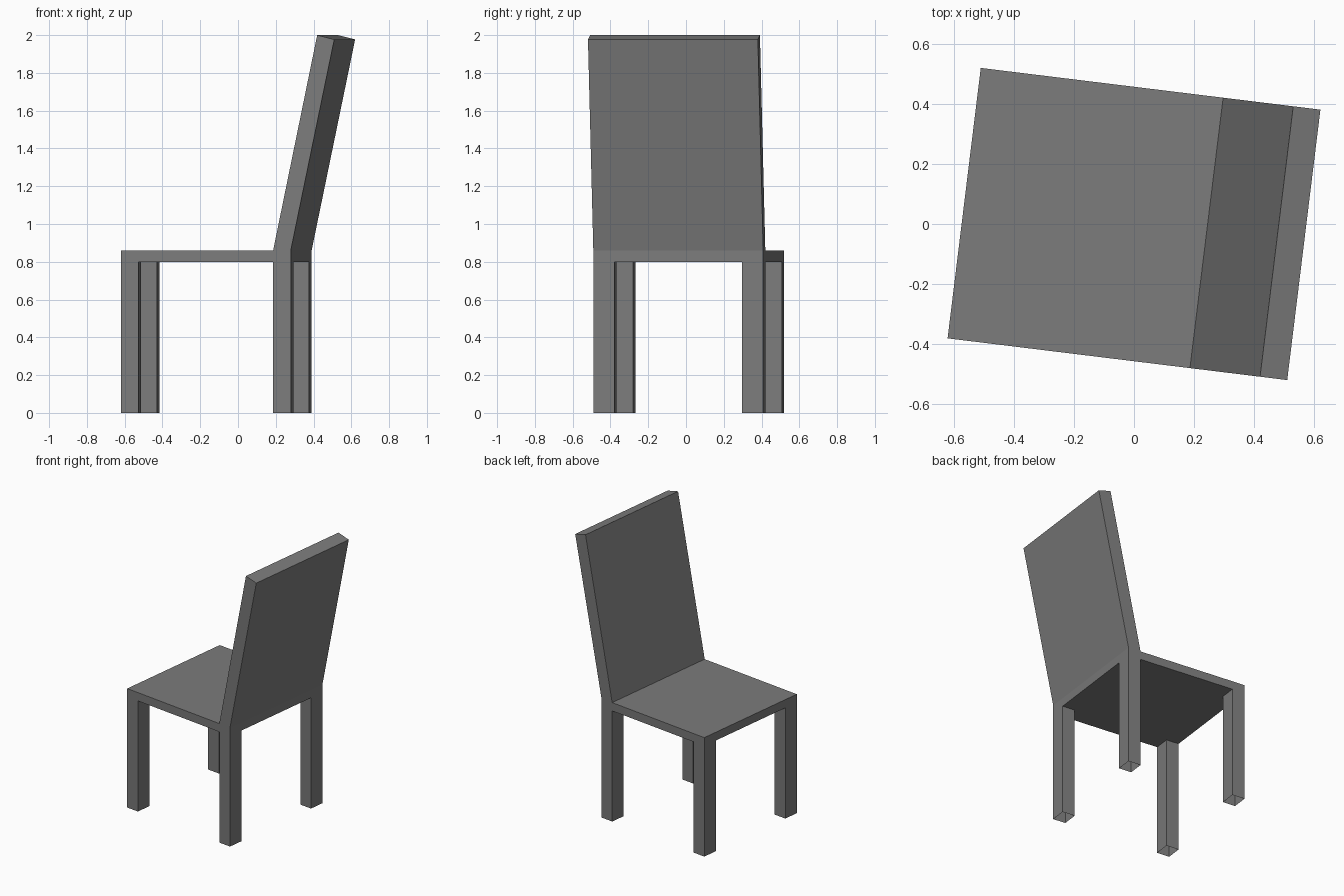
import bpy, bmesh, math

if "Cube" in bpy.data.objects:
    bpy.data.objects.remove(bpy.data.objects["Cube"])

TURN = math.radians(-7)            # whole chair is turned slightly
X0, X1, HALF = -0.569, 0.337, 0.453
LX, LY = 0.094, 0.113              # leg thickness
Z_UNDER, Z_SEAT = 0.80, 0.86

grey = bpy.data.materials.new("dark grey")
grey.diffuse_color = (0.2, 0.2, 0.2, 1)
grey.use_nodes = True
grey.node_tree.nodes["Principled BSDF"].inputs["Base Color"].default_value = grey.diffuse_color


def finish(name, bm):
    bmesh.ops.remove_doubles(bm, verts=bm.verts, dist=1e-5)
    mesh = bpy.data.meshes.new(name)
    bm.to_mesh(mesh)
    bm.free()
    mesh.materials.append(grey)
    obj = bpy.data.objects.new(name, mesh)
    obj.rotation_euler.z = TURN
    bpy.context.collection.objects.link(obj)


def quad(bm, pts):
    bm.faces.new([bm.verts.new(p) for p in pts])


def ring(xa, xb, ya, yb, za, zb=None):
    """Counter-clockwise rectangle; za at xa, zb at xb."""
    zb = za if zb is None else zb
    return [(xa, ya, za), (xb, ya, zb), (xb, yb, zb), (xa, yb, za)]


def walls(bm, low, up):
    for i in range(4):
        j = (i + 1) % 4
        quad(bm, [low[i], low[j], up[j], up[i]])


xs = [X0, X0 + LX, X1 - LX, X1]
ys = [-HALF, -HALF + LY, HALF - LY, HALF]

# Seat: slab whose underside is left open above each hollow leg
bm = bmesh.new()
walls(bm, ring(X0, X1, -HALF, HALF, Z_UNDER), ring(X0, X1, -HALF, HALF, Z_SEAT))
quad(bm, ring(X0, xs[2], -HALF, HALF, Z_SEAT))
for i in range(3):
    for j in range(3):
        if i == 1 or j == 1:
            quad(bm, ring(xs[i], xs[i + 1], ys[j], ys[j + 1], Z_UNDER)[::-1])
finish("seat", bm)

# Legs: square tubes with open ends
for i, end in ((0, "front"), (2, "back")):
    for j, side in ((0, "right"), (2, "left")):
        bm = bmesh.new()
        cell = (xs[i], xs[i + 1], ys[j], ys[j + 1])
        walls(bm, ring(*cell, 0), ring(*cell, Z_UNDER))
        finish(f"{end}_{side}_leg", bm)

# Backrest: leaning slab rising from the rear strip of the seat
bm = bmesh.new()
top = ring(0.478, 0.569, -HALF, HALF, 2.0, 1.977)
walls(bm, ring(xs[2], X1, -HALF, HALF, Z_SEAT), top)
quad(bm, top)
finish("backrest", bm)
